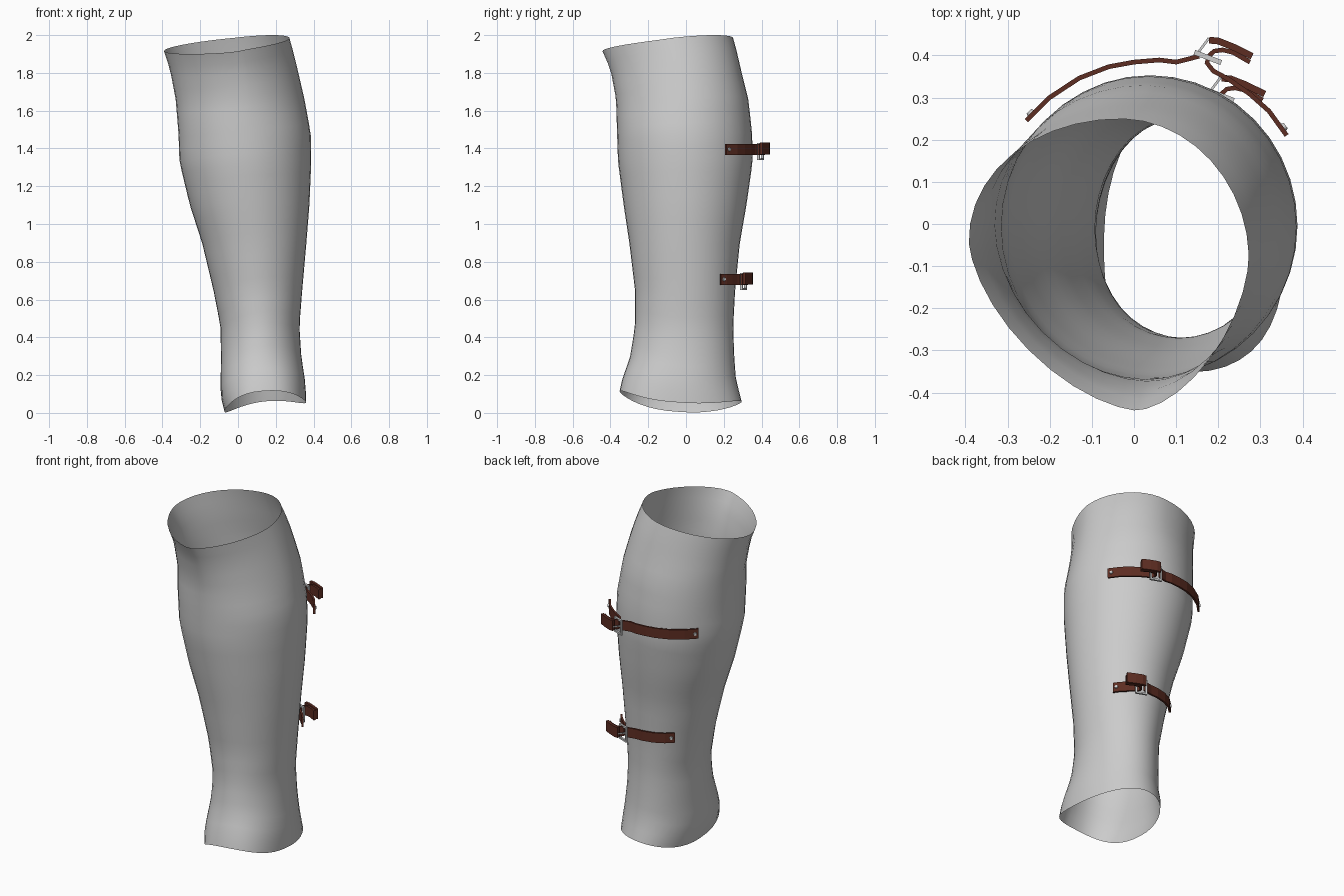
import bpy
import bmesh
from math import cos, sin, pi, atan2, copysign
from mathutils import Matrix, Vector

if "Cube" in bpy.data.objects:
    bpy.data.objects.remove(bpy.data.objects["Cube"])


def material(name, rgb):
    mat = bpy.data.materials.new(name)
    mat.use_nodes = True
    mat.diffuse_color = (*rgb, 1)
    bsdf = next(n for n in mat.node_tree.nodes if n.type == 'BSDF_PRINCIPLED')
    bsdf.inputs["Base Color"].default_value = (*rgb, 1)
    return mat


PLATE = material("plate grey", (0.6, 0.6, 0.6))
LEATHER = material("brown leather", (0.11, 0.026, 0.016))
METAL = material("buckle metal", (0.62, 0.62, 0.62))


def finish(name, bm, mat, smooth=False):
    mesh = bpy.data.meshes.new(name)
    bm.to_mesh(mesh)
    bm.free()
    mesh.materials.append(mat)
    for poly in mesh.polygons:
        poly.use_smooth = smooth
    obj = bpy.data.objects.new(name, mesh)
    bpy.context.collection.objects.link(obj)
    return obj


# Leg shell outline in hundredths: height, left edge, right edge, front, back
OUTLINE = [
    (0, -7, 36, -37, 31), (10, -9.4, 36, -35.5, 28.5),
    (17, -9.2, 35.5, -34, 26.5), (30, -9, 33.5, -29.5, 25.5),
    (46, -9.3, 32.5, -27, 25), (65, -13, 34, -27, 26),
    (90, -19, 36.2, -30, 28.5), (110, -25.5, 37.8, -33, 32),
    (133, -31, 38.8, -36, 35.3), (148, -31.5, 38.5, -36.5, 35),
    (166, -33, 35.2, -37, 33), (182, -36, 31.5, -40, 29),
    (191, -39, 29.3, -44, 27), (200, -42, 26.8, -48, 24.5),
]


def extents(z):
    h = min(max(z * 100, 0), 200)
    for low, high in zip(OUTLINE, OUTLINE[1:]):
        if h <= high[0]:
            f = (h - low[0]) / (high[0] - low[0])
            return [(p + (q - p) * f) / 100 for p, q in zip(low[1:], high[1:])]


def power(v, p):
    return copysign(abs(v) ** (2 / p), v)


def shell_point(a, t):
    # slanted top rim and wavy ankle rim
    top = 1.95 + 0.05 * cos(a - pi / 4)
    bottom = 0.059 + 0.025 * cos(a) - 0.0275 * sin(a) - 0.029 * cos(2 * a)
    z = bottom + (top - bottom) * t
    left, right, front, back = extents(z)
    flare = min(max((z - 1.5) / 0.4, 0), 1)
    foot = min(max((0.35 - z) / 0.25, 0), 1)
    cx = (left + right) / 2 + 0.05 * flare
    cy = (front + back) / 2 + 0.04 * flare
    # shin crest is pointed near the knee, squarer near the foot
    p = 2 - 0.38 * flare + 0.4 * foot if sin(a) < 0 else 2
    c, s = power(cos(a), p), power(sin(a), p)
    x = cx + c * ((right - cx) if c > 0 else (cx - left))
    y = cy + s * ((back - cy) if s > 0 else (cy - front))
    return x, y, z


def build_shell(columns=40, rows=30):
    bm = bmesh.new()
    rings = [[bm.verts.new(shell_point(2 * pi * i / columns, j / rows))
              for i in range(columns)] for j in range(rows + 1)]
    for low, high in zip(rings, rings[1:]):
        for i in range(columns):
            k = (i + 1) % columns
            bm.faces.new((low[i], low[k], high[k], high[i]))
    finish("leg_shell", bm, PLATE, smooth=True)


def ribbon(name, points, z, height=0.058, thickness=0.011):
    # upright leather band following a path seen from above
    bm = bmesh.new()
    cols = [[bm.verts.new((x, y, z + side * height / 2)) for side in (-1, 1)]
            for x, y in points]
    for (a, b), (c, d) in zip(cols, cols[1:]):
        bm.faces.new((a, c, d, b))
    obj = finish(name, bm, LEATHER)
    solid = obj.modifiers.new("thickness", 'SOLIDIFY')
    solid.thickness = thickness
    solid.offset = 0


def rivet(name, end, inner, z):
    # stud facing outward, just inside the end of a band
    end, inner = Vector(end), Vector(inner)
    along = (inner - end).normalized()
    normal = Vector((along.y, -along.x))
    if normal.y < 0:
        normal = -normal
    spot = end + along * 0.02 + normal * 0.006
    turn = Vector((normal.x, normal.y, 0)).to_track_quat('Z', 'Y')
    bm = bmesh.new()
    bmesh.ops.create_cone(
        bm, cap_ends=True, segments=12, radius1=0.012, radius2=0.008,
        depth=0.012,
        matrix=Matrix.Translation((*spot, z)) @ turn.to_matrix().to_4x4())
    finish(name, bm, METAL)


def bar(bm, place, centre, size):
    bmesh.ops.create_cube(bm, size=1, matrix=place @ Matrix.Translation(centre)
                          @ Matrix.Diagonal((*size, 1)))


def buckle(name, x, y, z):
    place = (Matrix.Translation((x, y, z))
             @ Matrix.Rotation(atan2(-0.025, 0.065), 4, 'Z'))
    bm = bmesh.new()
    for side in (-1, 1):
        bar(bm, place, (side * 0.029, 0, 0), (0.01, 0.012, 0.09))
        bar(bm, place, (0, 0, side * 0.04), (0.068, 0.012, 0.01))
    # prong reaching out to the free end
    prong = place @ Matrix.Translation((-0.02, 0.022, 0.01)) \
        @ Matrix.Rotation(1.3, 4, 'Z')
    bar(bm, prong, (0, 0, 0), (0.045, 0.006, 0.008))
    finish(name, bm, METAL)


FOLD = [(-0.007, -0.008), (-0.003, 0.008), (0.01, 0.02), (0.03, 0.023),
        (0.055, 0.017), (0.095, -0.006)]
FREE_END = [(-0.002, 0.046), (0.02, 0.044), (0.055, 0.03), (0.1, 0.008)]


def strap(label, z, bx, by, long_path, short_path):
    def near(points):
        return [(bx + x, by + y) for x, y in points]
    ribbon(label + "_long_band", long_path, z)
    ribbon(label + "_short_band", short_path + near(FOLD), z)
    ribbon(label + "_free_end", near(FREE_END), z + 0.005, 0.062, 0.016)
    buckle(label + "_buckle", bx - 0.005, by + 0.005, z - 0.012)
    rivet(label + "_long_rivet", long_path[0], long_path[1], z)
    rivet(label + "_short_rivet", short_path[0], short_path[1], z)


build_shell()

strap("calf_strap", 1.395, 0.18, 0.39,
      [(-0.255, 0.245), (-0.2, 0.3), (-0.13, 0.346), (-0.06, 0.373),
       (0, 0.384), (0.06, 0.389), (0.1, 0.384), (0.155, 0.398)],
      [(0.362, 0.21), (0.32, 0.268), (0.275, 0.308), (0.225, 0.343),
       (0.188, 0.363)])

strap("ankle_strap", 0.707, 0.21, 0.3,
      [(-0.075, 0.215), (-0.035, 0.252), (0.02, 0.28), (0.08, 0.294),
       (0.13, 0.296), (0.185, 0.308)],
      [(0.302, 0.182), (0.28, 0.214), (0.252, 0.242), (0.222, 0.268)])
